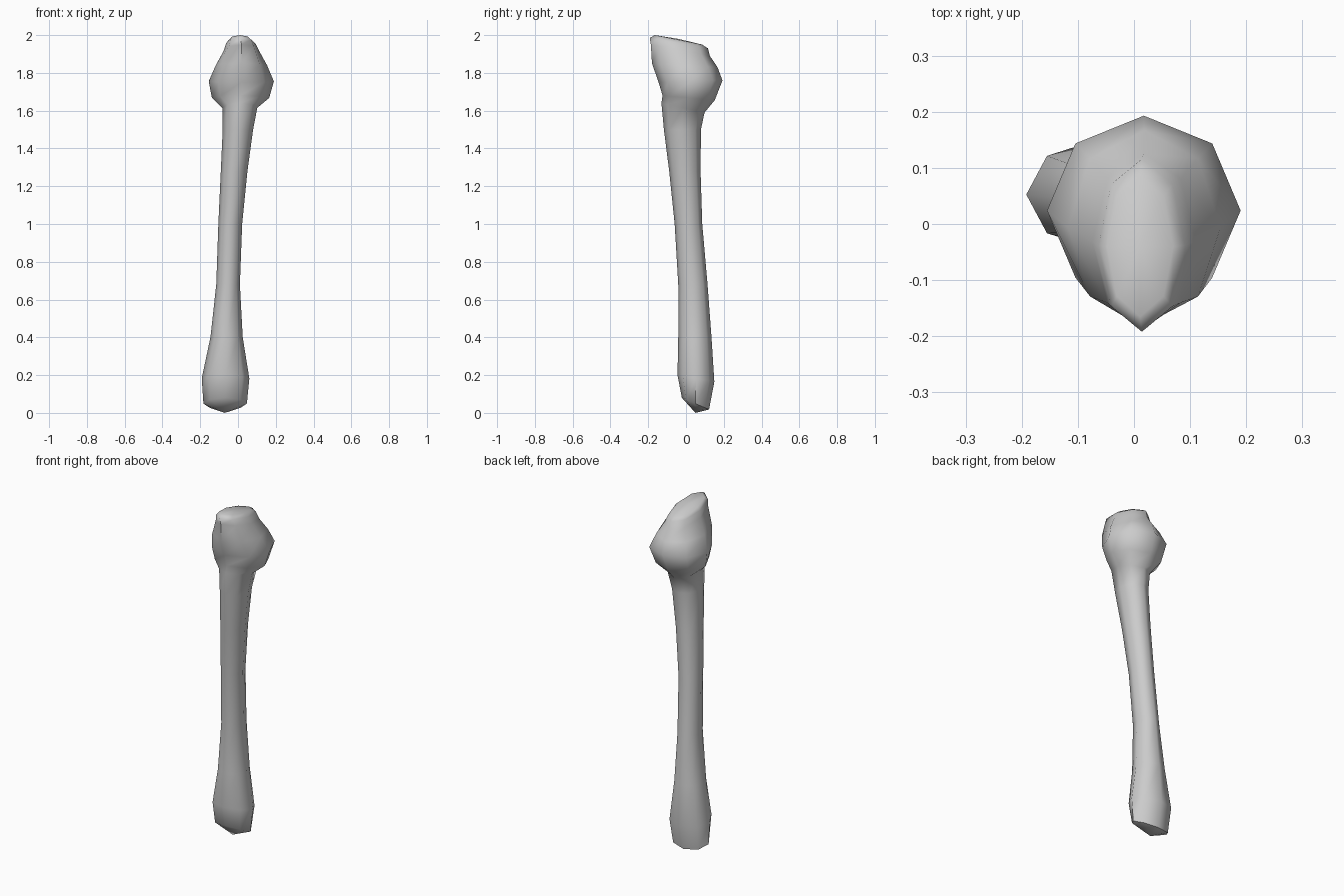
import bpy, bmesh, math

SIDES = 8
# Cross-sections, bottom to top: z at front, z at back, x min, x max, y min, y max
SECTIONS = [
    (0.08, 0.018, -0.183, 0.047, -0.022, 0.122),   # lower end
    (0.20, 0.165, -0.192, 0.060, -0.045, 0.150),
    (0.40, 0.40, -0.146, 0.025, -0.041, 0.135),    # shaft
    (0.68, 0.68, -0.115, 0.010, -0.041, 0.114),
    (1.00, 1.00, -0.104, 0.022, -0.060, 0.086),
    (1.28, 1.28, -0.091, 0.050, -0.089, 0.077),
    (1.50, 1.50, -0.081, 0.080, -0.117, 0.079),
    (1.64, 1.59, -0.083, 0.102, -0.130, 0.098),    # neck
    (1.68, 1.655, -0.138, 0.165, -0.124, 0.152),   # head
    (1.75, 1.76, -0.155, 0.190, -0.145, 0.193),
    (1.85, 1.83, -0.118, 0.154, -0.180, 0.167),
    (1.95, 1.89, -0.074, 0.110, -0.186, 0.126),
    (1.985, 1.93, -0.063, 0.091, -0.192, 0.116),
    (2.00, 1.95, -0.048, 0.070, -0.165, 0.085),
]


def add_ring(bm, zf, zb, x0, x1, y0, y1):
    ring = []
    for i in range(SIDES):
        a = 2 * math.pi * i / SIDES
        c, s = math.cos(a), math.sin(a)
        ring.append(bm.verts.new(((x0 + x1) / 2 + (x1 - x0) / 2 * c,
                                  (y0 + y1) / 2 + (y1 - y0) / 2 * s,
                                  (zf + zb) / 2 + (zb - zf) / 2 * s)))
    return ring


def cap(bm, ring, point):
    tip = bm.verts.new(point)
    for i in range(SIDES):
        bm.faces.new((ring[i], ring[(i + 1) % SIDES], tip))


# Bone lofted through the sections
bm = bmesh.new()
rings = [add_ring(bm, *s) for s in SECTIONS]
for lo, hi in zip(rings, rings[1:]):
    for i in range(SIDES):
        j = (i + 1) % SIDES
        bm.faces.new((lo[i], lo[j], hi[j], hi[i]))

# Pointed lower tip and slanted top
cap(bm, rings[0], (-0.07, 0.05, 0.0))
cap(bm, rings[-1], (0.011, -0.04, 1.98))
bmesh.ops.recalc_face_normals(bm, faces=bm.faces)

mesh = bpy.data.meshes.new("long_bone")
bm.to_mesh(mesh)
bm.free()
bone = bpy.data.objects.new("long_bone", mesh)
bpy.context.collection.objects.link(bone)
bpy.context.view_layer.objects.active = bone
bone.select_set(True)
bpy.ops.object.shade_smooth_by_angle(angle=math.radians(60))
